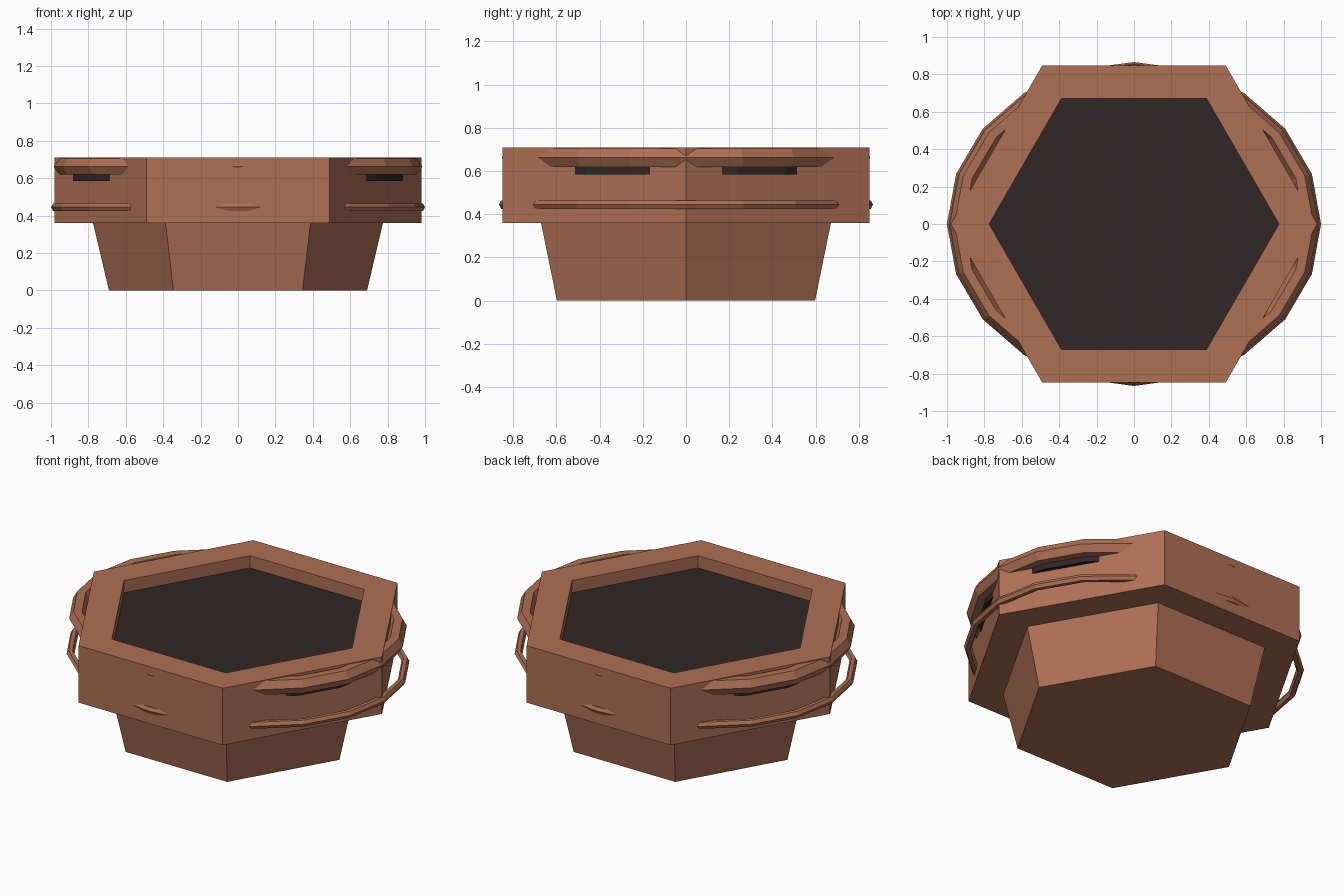
import bpy
import bmesh
from math import cos, sin, pi

cube = bpy.data.objects.get("Cube")
if cube:
    bpy.data.objects.remove(cube, do_unlink=True)


def make_material(name, color):
    mat = bpy.data.materials.new(name)
    mat.use_nodes = True
    mat.diffuse_color = color
    mat.node_tree.nodes["Principled BSDF"].inputs["Base Color"].default_value = color
    return mat


terracotta = make_material("terracotta", (0.43, 0.162, 0.09, 1))
dark_soil = make_material("dark soil", (0.031, 0.019, 0.02, 1))


def lathe(name, profile, sides, mat, closed=False, squash=1.0):
    """Turn an (r, z) profile around z; closed profiles make rings, open ones get caps."""
    bm = bmesh.new()
    loops = []
    for r, z in profile:
        angles = [2 * pi * i / sides for i in range(sides)]
        loops.append([bm.verts.new((r * cos(a), r * sin(a) * squash, z)) for a in angles])
    pairs = list(zip(loops, loops[1:]))
    if closed:
        pairs.append((loops[-1], loops[0]))
    else:
        bm.faces.new(loops[0])
        bm.faces.new(loops[-1])
    for low, high in pairs:
        for i in range(sides):
            j = (i + 1) % sides
            bm.faces.new((low[i], low[j], high[j], high[i]))
    bmesh.ops.recalc_face_normals(bm, faces=bm.faces)
    mesh = bpy.data.meshes.new(name)
    bm.to_mesh(mesh)
    bm.free()
    mesh.materials.append(mat)
    obj = bpy.data.objects.new(name, mesh)
    bpy.context.collection.objects.link(obj)
    return obj


def band(name, radius, z, thickness):
    """Faceted hoop with a six-sided section, squashed to the hexagon's proportions."""
    section = [(radius + thickness * cos(k * pi / 3), z + thickness * sin(k * pi / 3))
               for k in range(6)]
    return lathe(name, section, 20, terracotta, closed=True, squash=OVAL)


OVAL = sin(pi / 3)

# Tapered six-sided body and the thick hexagonal collar on top of it
lathe("pot_body", [(0.69, 0), (0.775, 0.36)], 6, terracotta)
lathe("pot_rim", [(0.775, 0.36), (0.98, 0.36), (0.98, 0.71), (0.775, 0.71)], 6,
      terracotta, closed=True)

# Soil disc, whose edge shows slightly through the collar
lathe("soil", [(0.914, 0.585), (0.914, 0.635)], 20, dark_soil, squash=OVAL)

# Decorative hoops around the collar
band("upper_band", 0.935, 0.662, 0.05)
band("lower_band", 0.977, 0.445, 0.023)
